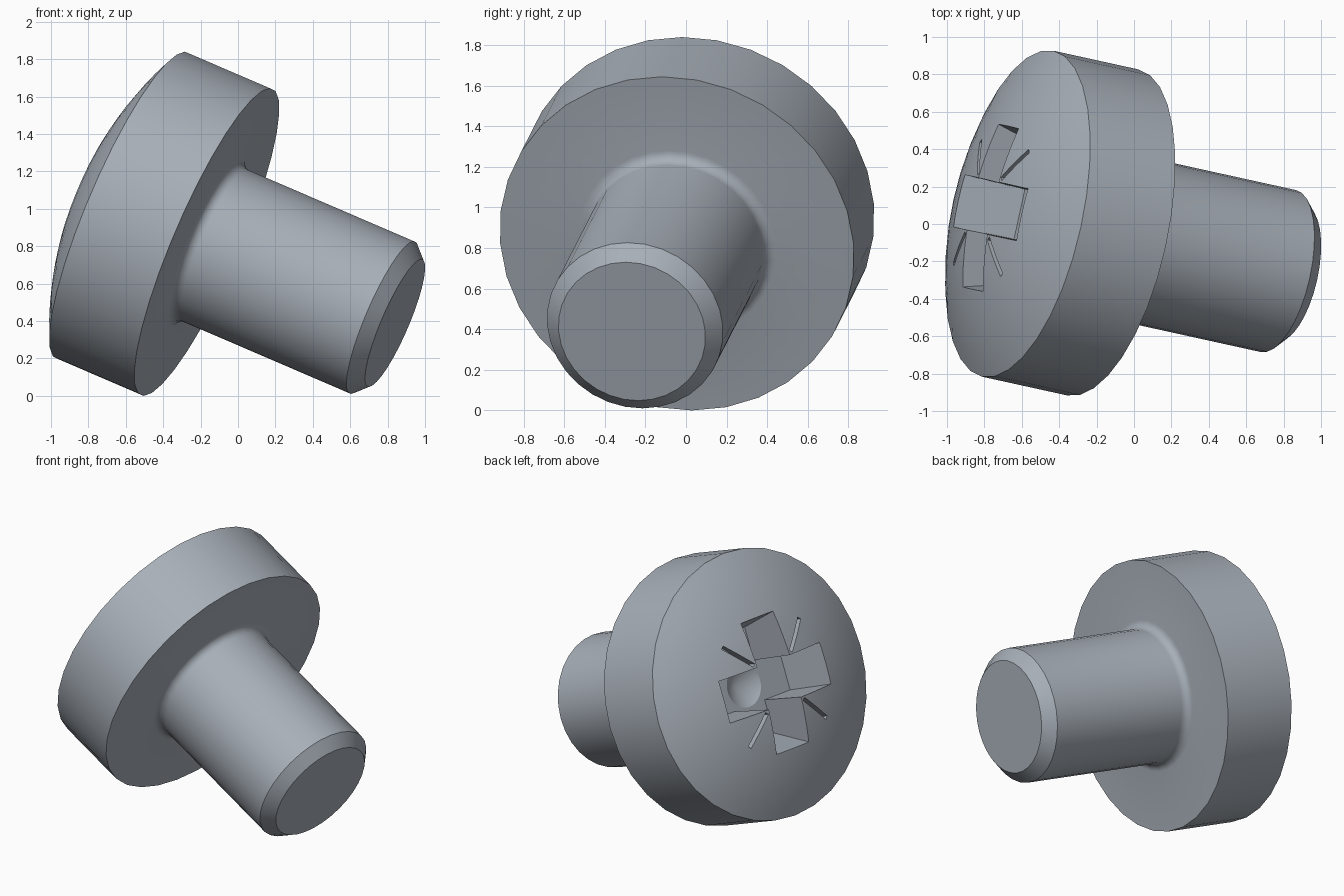
import bpy, bmesh, math
from mathutils import Vector, Matrix

if "Cube" in bpy.data.objects:
    bpy.data.objects.remove(bpy.data.objects["Cube"])

# Sizes along and across the screw axis (local z = 0 is the underside of the head)
HEAD_R, HEAD_H, DOME_ANGLE = 0.892, 0.505, math.radians(27.5)
SHANK_R, SHANK_L, CHAMFER_R, TIP_L, FILLET = 0.443, 1.043, 0.37, 1.118, 0.055
SPHERE_R = HEAD_R / math.sin(DOME_ANGLE)
APEX = HEAD_H + SPHERE_R * (1 - math.cos(DOME_ANGLE))
SLOT_FLOOR = APEX - 0.38

# Tilt of the whole screw
axis = Vector((-0.9, 0.198, 0.387))
PLACE = Matrix.Translation((-0.167, -0.045, 0.822)) @ axis.to_track_quat('Z', 'Y').to_matrix().to_4x4()

steel = bpy.data.materials.new("steel_grey")
steel.use_nodes = True
colour = (0.39, 0.43, 0.48, 1)
steel.diffuse_color = colour
steel.node_tree.nodes["Principled BSDF"].inputs["Base Color"].default_value = colour


def add_object(name, bm):
    bmesh.ops.recalc_face_normals(bm, faces=bm.faces)
    mesh = bpy.data.meshes.new(name)
    bm.to_mesh(mesh)
    bm.free()
    obj = bpy.data.objects.new(name, mesh)
    bpy.context.collection.objects.link(obj)
    obj.matrix_world = PLACE
    mesh.materials.append(steel)
    return obj


def lathe(name, profile, steps=32):
    bm = bmesh.new()
    verts = [bm.verts.new((0, r, z)) for r, z in profile]
    edges = [bm.edges.new(pair) for pair in zip(verts, verts[1:])]
    bmesh.ops.spin(bm, geom=verts + edges, cent=(0, 0, 0), axis=(0, 0, 1),
                   angle=math.tau, steps=steps)
    bmesh.ops.remove_doubles(bm, verts=bm.verts, dist=1e-4)
    return add_object(name, bm)


def block(name, bottom, top, angle):
    """Box with different (x0, x1, half_width, z) at its bottom and top."""
    bm = bmesh.new()
    bmesh.ops.create_cube(bm, size=2)
    for v in bm.verts:
        x0, x1, half, z = top if v.co.z > 0 else bottom
        v.co = (x1 if v.co.x > 0 else x0, half * v.co.y, z)
    bm.transform(Matrix.Rotation(angle, 4, 'Z'))
    return add_object(name, bm)


# Screw body: tip, chamfer, shank, fillet, flat underside, rim, dome
profile = [(0, -TIP_L), (CHAMFER_R, -TIP_L), (SHANK_R, -SHANK_L)]
for i in range(6):
    a = i / 5 * math.pi / 2
    profile.append((SHANK_R + FILLET * (1 - math.cos(a)), -FILLET * (1 - math.sin(a))))
profile += [(HEAD_R, 0), (HEAD_R, HEAD_H)]
for i in range(9, -1, -1):
    a = DOME_ANGLE * i / 10
    profile.append((SPHERE_R * math.sin(a), APEX - SPHERE_R * (1 - math.cos(a))))
screw = lathe("screw_body", profile)

# Drive recess: two tapered slots, a pointed bottom and four thin diagonal grooves
cutters = []
for i in range(2):
    cutters.append(block("slot_cutter", (-0.36, 0.36, 0.135, SLOT_FLOOR),
                         (-0.483, 0.483, 0.145, APEX + 0.085), i * math.pi / 2))
cutters.append(lathe("point_cutter", [(0, SLOT_FLOOR + 0.03), (0.19, SLOT_FLOOR + 0.03),
                                      (0, SLOT_FLOOR - 0.09)]))
for i in range(4):
    cutters.append(block("groove_cutter", (0.23, 0.48, 0.013, APEX - 0.1),
                         (0.23, 0.48, 0.013, APEX + 0.1), (i + 0.5) * math.pi / 2))

bpy.ops.object.select_all(action='DESELECT')
bpy.context.view_layer.objects.active = screw
screw.select_set(True)
for cutter in cutters:
    cutter.hide_render = True
    mod = screw.modifiers.new("recess", 'BOOLEAN')
    mod.operation, mod.solver, mod.object = 'DIFFERENCE', 'EXACT', cutter
    bpy.ops.object.modifier_apply(modifier=mod.name)
    bpy.data.objects.remove(cutter)

bpy.ops.object.shade_smooth_by_angle(angle=math.radians(25))
